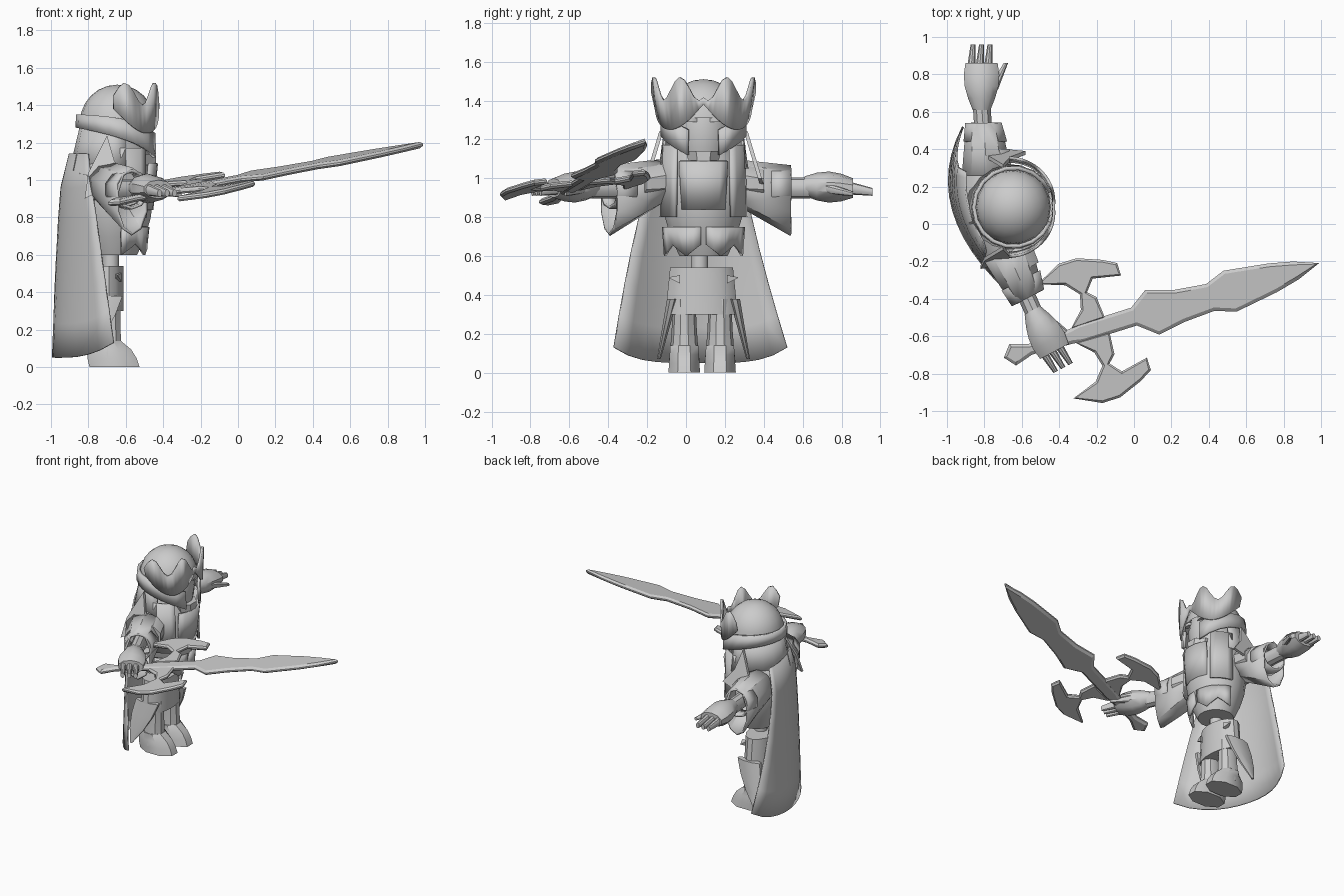
import bpy, bmesh
from math import sin, cos, pi, tau, radians
from mathutils import Vector, Matrix

cube = bpy.data.objects.get("Cube")
if cube:
    bpy.data.objects.remove(cube, do_unlink=True)

grey = bpy.data.materials.new("plain_grey")
grey.use_nodes = True
colour = (0.6, 0.6, 0.6, 1)
grey.diffuse_color = colour
grey.node_tree.nodes["Principled BSDF"].inputs["Base Color"].default_value = colour

X, Y, Z = Vector((1, 0, 0)), Vector((0, 1, 0)), Vector((0, 0, 1))
MID = 0.09        # body centre line in y
HEAD = -0.645     # head axis in x
BODY = -0.66      # torso axis in x
SIDES = (("right", -1), ("left", 1))


def finish(name, bm, thick=0.0, matrix=None, angle=35):
    """Turn a bmesh into a named, shaded object, optionally a thickened sheet."""
    if matrix:
        bm.transform(matrix)
    bmesh.ops.recalc_face_normals(bm, faces=bm.faces)
    mesh = bpy.data.meshes.new(name)
    bm.to_mesh(mesh)
    bm.free()
    mesh.materials.append(grey)
    obj = bpy.data.objects.new(name, mesh)
    bpy.context.collection.objects.link(obj)
    if thick:
        solidify = obj.modifiers.new("thickness", 'SOLIDIFY')
        solidify.thickness = thick
        solidify.offset = 0
    bpy.ops.object.select_all(action='DESELECT')
    obj.select_set(True)
    bpy.context.view_layer.objects.active = obj
    bpy.ops.object.shade_smooth_by_angle(angle=radians(angle))


def skin(bm, rows, closed=False):
    """Join rows of points with quads and return the vertex rows."""
    rows = [[bm.verts.new(point) for point in row] for row in rows]
    for near, far in zip(rows, rows[1:]):
        count = len(near)
        for i in range(count if closed else count - 1):
            j = (i + 1) % count
            bm.faces.new((near[i], near[j], far[j], far[i]))
    return rows


def loft(name, start, end, shape, steps=1, u=X, v=Y, sides=12, thick=0.0, matrix=None):
    """Ellipses from start to end; shape(t) gives the two radii. A thick loft is an open sleeve."""
    bm = bmesh.new()
    rows = []
    for k in range(steps + 1):
        t = k / steps
        centre = Vector(start).lerp(Vector(end), t)
        a, b = shape(t)
        turns = [tau * (i + 0.5) / sides for i in range(sides)]
        rows.append([centre + u * a * cos(turn) + v * b * sin(turn) for turn in turns])
    rows = skin(bm, rows, True)
    if not thick:
        bm.faces.new(rows[0])
        bm.faces.new(rows[-1])
    finish(name, bm, thick, matrix)


def wall(name, axis, first, last, steps, low, high, thick=0.015):
    """Curved plate mirrored about the front; low(t) and high(t) give radius and height."""
    bm = bmesh.new()
    for _, side in SIDES:
        rows = []
        for edge in (low, high):
            row = []
            for k in range(steps + 1):
                t = k / steps
                radius, height = edge(t)
                turn = side * radians(first + (last - first) * t)
                row.append((axis + radius * cos(turn), MID + radius * sin(turn), height))
            rows.append(row)
        skin(bm, rows)
    bmesh.ops.remove_doubles(bm, verts=bm.verts, dist=0.001)
    finish(name, bm, thick)


def plate(name, points, thick, place, inset=0.0, ridge=0.0):
    """Flat outline put in place by a rule; inset and ridge raise its middle."""
    bm = bmesh.new()
    rows = skin(bm, [[(x, y, z) for x, y in points] for z in (-thick / 2, thick / 2)], True)
    caps = [bm.faces.new(row) for row in rows]
    bmesh.ops.recalc_face_normals(bm, faces=bm.faces)
    if inset:
        for cap in caps:
            bmesh.ops.inset_region(bm, faces=[cap], thickness=inset, depth=ridge)
    for vert in bm.verts:
        vert.co = place(vert.co)
    finish(name, bm, angle=20)


# Torso, waist and hips
def barrel(t):
    swell = sin(pi * (0.2 + 0.55 * t))
    return 0.21 * swell, 0.215 * swell


loft("torso", (BODY, MID, 0.6), (BODY, MID, 1.18), barrel, 6, sides=16)
loft("waist", (-0.68, 0.07, 0.5), (-0.68, 0.07, 0.63), lambda t: (0.045, 0.045))
loft("hips", (-0.71, 0.08, 0.54), (-0.71, 0.08, 0.3), lambda t: (0.1, 0.165 + 0.025 * t), 2, sides=16)

# Cloth and armour layers round the body
wall("hem_flaps", BODY, 4, 80, 6, lambda t: (0.17 + 0.03 * t, 0.63 + 0.03 * cos(3 * pi * t)),
     lambda t: (0.18 + 0.03 * t, 0.75))
wall("chest_panels", BODY, 40, 82, 4, lambda t: (0.22, 0.8), lambda t: (0.21, 1.17))
wall("beard", HEAD, 0, 36, 3, lambda t: (0.185, 0.84), lambda t: (0.21, 1.09))
wall("neck_cloth", HEAD, 78, 180, 5, lambda t: (0.22 + 0.03 * t, 1.05), lambda t: (0.19, 1.3))

# Legs, boots, spikes and pointed leg guards
for tag, side in SIDES:
    y = 0.083 + side * 0.092
    loft(tag + "_shin", (-0.69, y, 0.38), (-0.7, y, 0.05),
         lambda t: (0.065 + 0.02 * t * t, 0.06 + 0.02 * t * t), 4, sides=10)
    loft(tag + "_boot", (BODY, y, 0), (-0.7, y, 0.14),
         lambda t: (0.145 - 0.065 * t ** 3, 0.088 - 0.01 * t), 3, sides=8)
    loft(tag + "_spike", (HEAD, MID + side * 0.12, 0.48), (HEAD, MID + side * 0.18, 0.49),
         lambda t: (0.031 - 0.03 * t, 0.031 - 0.03 * t), u=X, v=Z, sides=4)
    loft(tag + "_leg_guard", (-0.71, MID + side * 0.16, 0.38), (-0.8, MID + side * 0.23, 0.07),
         lambda t: (0.1 - 0.09 * t * t, 0.03 - 0.02 * t), 3, sides=8)

# Head, helmet dome, band and crown
loft("face", (HEAD, MID, 1.08), (HEAD, MID, 1.4),
     lambda t: (0.16 + 0.03 * sin(pi * t), 0.13 + 0.03 * sin(pi * t)), 4, sides=16)
loft("jaw", (-0.53, MID, 1.08), (-0.53, MID, 1.14), lambda t: (0.1, 0.08 + 0.02 * t), sides=8)
for tag, side in SIDES:
    loft(tag + "_eye", (-0.475, MID + side * 0.065, 1.29), (-0.475, MID + side * 0.065, 1.31),
         lambda t: (0.02, 0.035), sides=8)
bm = bmesh.new()
bmesh.ops.create_uvsphere(bm, u_segments=20, v_segments=12, radius=0.2)
bmesh.ops.bisect_plane(bm, geom=bm.verts[:] + bm.edges[:] + bm.faces[:],
                       plane_co=(0, 0, 0), plane_no=Z, clear_inner=True)
finish("helmet_dome", bm, matrix=Matrix.Translation((HEAD, MID, 1.31)))
wall("helmet_band", HEAD, 22, 180, 8, lambda t: (0.215, 1.28 - 0.16 * (1 - t) ** 2),
     lambda t: (0.21, 1.35 - 0.1 * (1 - t) ** 3), 0.02)
wall("crown", HEAD, 0, 95, 15, lambda t: (0.215 + 0.03 * t, 1.38 - 0.13 * sin(pi * t)),
     lambda t: (0.215 + 0.05 * t, 1.46 + 0.06 * cos(tau * (1.9 * t - 0.62))))

# Cape, an open bell wrapped round the back
bm = bmesh.new()
rows = []
for k in range(7):
    t = k / 6
    left, right = -0.1 - 0.27 * t ** 0.6, 0.28 + 0.24 * t ** 1.3
    row = []
    for i in range(13):
        s = i / 12
        y = left + (right - left) * s
        x = -0.9 - 0.09 * t ** 0.4 + 0.9 * (y - 0.23) ** 2
        row.append((x, y, 1.14 - 1.09 * t + 0.08 * t * (2 * s - 1) ** 4))
    rows.append(row)
skin(bm, rows)
finish("cape", bm, 0.01)

# Arms, shaped along +y and then placed on each side
left_place = Matrix.Translation((-0.775, 0.2, 0))
right_place = (Matrix.Translation((-0.7, -0.08, 0)) @ Matrix.Rotation(radians(28), 4, 'Z')
               @ Matrix.Scale(-1, 4, Y))
for tag, place in (("left", left_place), ("right", right_place)):
    limb = dict(u=X, v=Z, sides=10, matrix=place)
    loft(tag + "_upper_arm", (0, -0.08, 1), (0, 0.2, 0.97),
         lambda t: (0.135 - 0.02 * t * t, 0.12 - 0.03 * t * t), 3, **limb)
    loft(tag + "_sleeve", (-0.01, 0.06, 0.98), (-0.03, 0.34, 0.885),
         lambda t: (0.135 - 0.045 * t, 0.11 + 0.065 * t), 2, thick=0.015, **limb)
    loft(tag + "_cuff", (-0.02, 0.24, 0.95), (-0.03, 0.34, 0.95),
         lambda t: (0.115 - 0.02 * t, 0.1), thick=0.015, **limb)
    loft(tag + "_forearm", (-0.02, 0.15, 0.95), (-0.04, 0.44, 0.95), lambda t: (0.05, 0.055), **limb)
    loft(tag + "_gauntlet", (-0.04, 0.41, 0.96), (-0.04, 0.66, 0.95),
         lambda t: (0.05 + 0.05 * sin(0.7 * pi * t), 0.05 + 0.03 * sin(pi * t)), 4, **limb)
    for i in range(3):
        across = -0.1 + 0.045 * i
        loft(tag + "_finger", (across, 0.58, 0.96), (across + 0.015, 0.76, 0.93),
             lambda t: (0.028 - 0.014 * t, 0.04 - 0.02 * t), 2, **limb)
    loft(tag + "_thumb", (0.02, 0.52, 0.95), (0.09, 0.66, 0.92),
         lambda t: (0.03 - 0.018 * t, 0.03 - 0.018 * t), 2, **limb)

# Shoulder plates with a raised point, leaning inward
pad = [(-0.7, 1.24), (-0.66, 1.1), (-0.58, 1), (-0.7, 0.96), (-0.82, 0.9), (-0.8, 1.04)]
for tag, side in SIDES:
    plate(tag + "_shoulder_plate", pad, 0.02,
          lambda p: Vector((p.x, MID + side * (0.23 + 0.3 * (1.2 - p.y) + p.z), p.y)))


# Sword: outlines along and across its axis, laid on a tilted plane
def on_sword(p):
    slant = radians(17.5)
    across = p.y - 0.025 * min(1, max(0, 3 * p.x))
    x = p.x * cos(slant) - across * sin(slant)
    y = p.x * sin(slant) + across * cos(slant) - 0.495
    return Vector((x, y, 1.074 + 0.146 * x + 0.137 * y + p.z))


edge = [(-0.68, 0.06), (-0.58, 0.03), (-0.35, 0.04), (-0.3, 0.05), (0, 0.05), (0.1, 0.125),
        (0.25, 0.09), (0.42, 0.075), (0.53, 0.115), (0.77, 0.08), (0.9, 0.05)]
blade = [(-0.73, 0)] + edge + [(1.03, 0)] + [(x, -y) for x, y in reversed(edge)]
plate("sword_blade_and_handle", blade, 0.01, on_sword, 0.018, 0.012)

horn = [(-0.15, 0.04), (-0.16, 0.16), (-0.2, 0.2), (-0.15, 0.26), (0, 0.23), (0, 0.3), (-0.07, 0.34),
        (-0.2, 0.39), (-0.3, 0.39), (-0.44, 0.32), (-0.3, 0.27), (-0.24, 0.2), (-0.26, 0.12), (-0.34, 0.04)]
for tag, side in SIDES:
    plate(tag + "_sword_guard", [(x, side * y) for x, y in horn], 0.01, on_sword, 0.012, 0.01)
